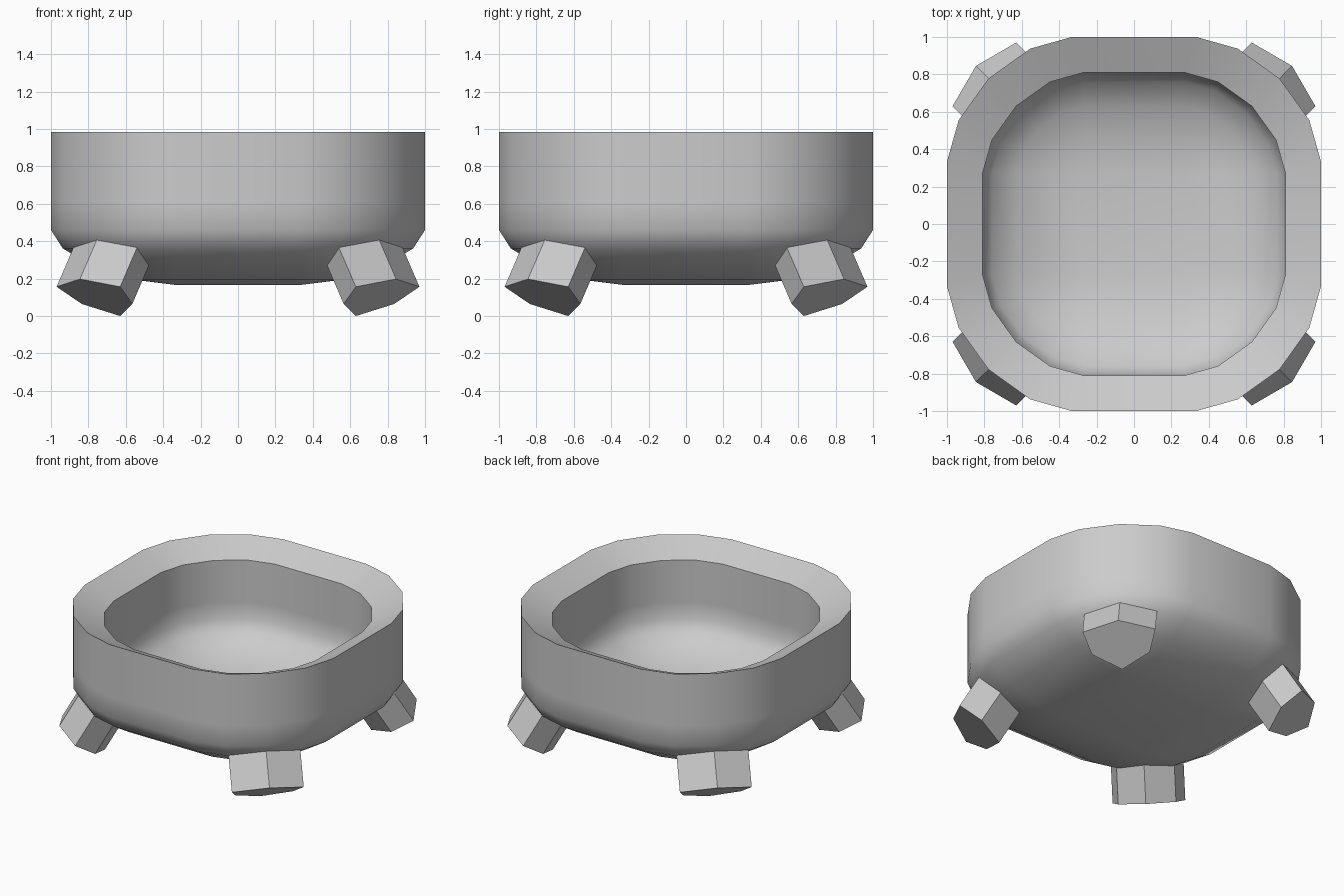
import bpy, bmesh, math

if "Cube" in bpy.data.objects:
    bpy.data.objects.remove(bpy.data.objects["Cube"])

grey = bpy.data.materials.new("plain grey")
grey.diffuse_color = (0.6, 0.6, 0.6, 1)
grey.use_nodes = True
grey.node_tree.nodes["Principled BSDF"].inputs["Base Color"].default_value = grey.diffuse_color


def make_object(name, bm, angle):
    bmesh.ops.remove_doubles(bm, verts=bm.verts, dist=0.0005)
    bmesh.ops.recalc_face_normals(bm, faces=bm.faces)
    me = bpy.data.meshes.new(name)
    bm.to_mesh(me)
    bm.free()
    me.materials.append(grey)
    ob = bpy.data.objects.new(name, me)
    bpy.context.collection.objects.link(ob)
    bpy.ops.object.select_all(action='DESELECT')
    ob.select_set(True)
    bpy.context.view_layer.objects.active = ob
    bpy.ops.object.shade_smooth_by_angle(angle=math.radians(angle))
    return ob


# Rounded corner curve shared by the outline and the underside
FLAT = 0.333
ROUND = 1 - FLAT
CORNER = [(1, 0), (0.906, 0.333), (0.667, 0.667), (0.333, 0.906), (0, 1)]


def outline(rho, z, scale=1.0):
    """Rounded square ring: corner centres stay put, corner radius shrinks."""
    pts = []
    for k in range(4):
        c, s = [(1, 0), (0, 1), (-1, 0), (0, -1)][k]
        for u, v in CORNER:
            x, y = FLAT + ROUND * rho * u, FLAT + ROUND * rho * v
            pts.append((scale * (x * c - y * s), scale * (x * s + y * c), z))
    return pts


# Bowl: outer shell from the underside up, sloping rim, scaled inner shell down
profile = [(rho, 0.46 - 0.294 * w) for w, rho in CORNER]
profile += [(1, 0.61), (1, 0.985)]
INNER, PIVOT = 0.81, 0.51
rings = [outline(r, z) for r, z in profile]
rings += [outline(r, PIVOT + INNER * (z - PIVOT), INNER) for r, z in reversed(profile)]

bm = bmesh.new()
loops = [[bm.verts.new(p) for p in ring] for ring in rings]
n = len(loops[0])
for a, b in zip(loops, loops[1:]):
    for i in range(n):
        j = (i + 1) % n
        bm.faces.new((a[i], a[j], b[j], b[i]))
bm.faces.new(loops[0])
bm.faces.new(loops[-1])
make_object("bowl", bm, 40)

# Legs: splayed six-sided prisms with slanted ends, one under each corner
FOOT = [(0.63, 0.63), (0.835, 0.565), (0.97, 0.63),
        (0.845, 0.845), (0.63, 0.97), (0.565, 0.835)]
RISE, LEAN = 0.225, 0.097
for name, sx, sy in [("front_left_leg", -1, -1), ("front_right_leg", 1, -1),
                     ("back_left_leg", -1, 1), ("back_right_leg", 1, 1)]:
    bm = bmesh.new()
    low, high = [], []
    for x, y in FOOT:
        z = 0.92 * ((x + y) / 2 - 0.63)
        low.append(bm.verts.new((sx * x, sy * y, z)))
        high.append(bm.verts.new((sx * (x - LEAN), sy * (y - LEAN), z + RISE)))
    for i in range(6):
        j = (i + 1) % 6
        bm.faces.new((low[i], low[j], high[j], high[i]))
    bm.faces.new(low)
    bm.faces.new(high)
    make_object(name, bm, 35)
